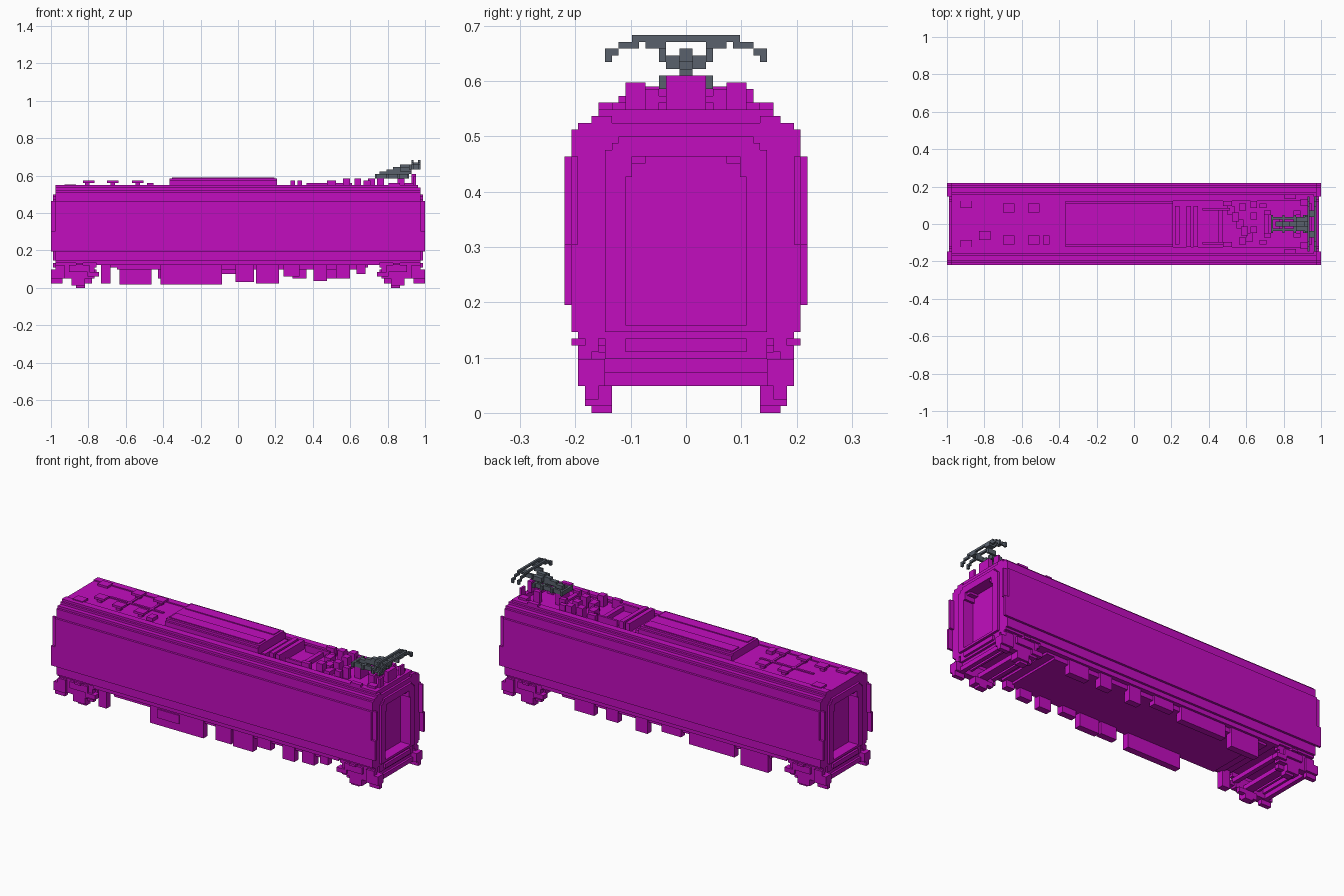
import bpy
import bmesh

cube = bpy.data.objects.get("Cube")
if cube:
    bpy.data.objects.remove(cube, do_unlink=True)

UNIT = 1 / 82  # edge of one block, all sizes below are in blocks


def make_material(name, colour):
    material = bpy.data.materials.new(name)
    material.use_nodes = True
    material.diffuse_color = colour
    material.node_tree.nodes["Principled BSDF"].inputs["Base Color"].default_value = colour
    return material


MAGENTA = make_material("magenta paint", (0.54, 0.004, 0.52, 1))
GREY = make_material("slate grey metal", (0.1, 0.12, 0.15, 1))


def flip_x(boxes):
    """Add the copy at the other end."""
    return boxes + [(-b, -a, *rest) for a, b, *rest in boxes]


def flip_y(boxes):
    """Add the copy on the other side."""
    return boxes + [(a, b, -d, -c, *rest) for a, b, c, d, *rest in boxes]


def build(name, boxes, material=MAGENTA):
    """Join boxes given as x, y and z ranges into one object."""
    bm = bmesh.new()
    for x0, x1, y0, y1, z0, z1 in boxes:
        verts = bmesh.ops.create_cube(bm, size=1)["verts"]
        for v in verts:
            v.co.x = (x1 if v.co.x > 0 else x0) * UNIT
            v.co.y = (y1 if v.co.y > 0 else y0) * UNIT
            v.co.z = (z1 if v.co.z > 0 else z0) * UNIT
    mesh = bpy.data.meshes.new(name)
    bm.to_mesh(mesh)
    bm.free()
    mesh.materials.append(material)
    obj = bpy.data.objects.new(name, mesh)
    bpy.context.collection.objects.link(obj)
    return obj


# Body shell: stacked layers of half width, bottom and top
inner_end, wall_end = 76, 80
layers = [(16, 11, 12), (17, 12, 16), (18, 16, 38), (17, 38, 42), (16, 42, 43)]
build("body_shell", [(-inner_end, inner_end, -w, w, a, b) for w, a, b in layers])

# End walls around the recessed doors
walls = flip_y([(inner_end, wall_end, 9, w, a, b) for w, a, b in layers])
walls += [(inner_end, wall_end, -9, 9, a, b) for a, b in [(11, 13), (38, 43)]]
walls += flip_y([(inner_end, wall_end, 8, 9, 35, 38), (inner_end, wall_end, 6, 8, 37, 38)])
build("end_walls", flip_x(walls))

# Raised frame round each door, with stepped top corners
frame = flip_y([(80, 81, 9, 12, 12, 39), (80, 81, 8, 11, 35, 40)])
frame += [(80, 81, -10, 10, 38, 41), (80, 81, -9, 9, 12, 13)]
build("gangway_frames", flip_x(frame))
build("corner_handrails", flip_x(flip_y([(80, 82, 16, 17, 25, 38), (80, 82, 17, 18, 16, 25)])))

# Curved roof edges and sunken roof deck
build("roof_shoulders", flip_y([(-80, 80, 11, 14, 43, 44), (-80, 79, 10, 13, 44, 45)]))
build("roof_deck", [(-80, 17, -11, 11, 43, 44), (-80, -30, -10, 10, 44, 44.5),
                    (77, 79, -12, 12, 43, 45)])

# Long raised housing in the middle of the roof
build("roof_housing", [(-30, 17, -10, 10, 44, 47), (-30, 17, -9, 9, 47, 48)]
      + flip_y([(-29, 16, 3, 8, 48, 48.4)]))

# Roof vents on stems, joined by pipes
vents = []
for x in (-55, -44):
    for y in (-7, 7):
        vents += [(x - 1, x + 1, y - 1, y + 1, 44, 46), (x - 2.5, x + 2.5, y - 2, y + 2, 46, 47)]
    vents.append((x - 0.5, x + 0.5, -6, 6, 44, 45))
vents += [(-67, -65, -6, -4, 44, 46), (-68, -63, -7, -3, 46, 47), (-40, -37, -9, -5, 44, 46),
          (-65, -38, 0, 1, 44, 45)]
build("roof_vents", vents)
build("roof_hatches", flip_y([(-76, -71, 7, 11, 44, 45.4), (73, 77, 8, 11, 43, 46),
                              (66, 71, 11, 13, 44, 46)]))

# Electrical gear on the deck
gear = [(18, 20, -9, 8, 43, 45), (23, 25, -10, 8, 43, 47), (26, 28, -10, 8, 43, 47),
        (30, 42, 6, 7, 43, 46), (30, 40, -9, -8, 43, 46), (37, 39, -8, 6, 43, 45)]
gear += [(41 + i * 2, 44 + i * 2, 4 - i * 3, 8 - i * 3, 43, 45 + i % 2) for i in range(5)]
gear += flip_y([(39, 43, 8, 10, 43, 47), (46, 49, 6, 9, 43, 48), (55, 58, 7, 9, 43, 47)])
gear += [(51, 54, y, y + 3, 43, 48) for y in (-4, 2, 7)]
build("roof_electrical_gear", gear)

# Supports below the current collector
build("collector_supports", flip_y([(57, 60, 4, 6, 43, 48), (70, 73, 4, 6, 43, 48),
                                    (77, 78, 6, 9, 45, 49)])
      + [(57, 59, -6, 6, 46, 47), (61, 64, -3, 3, 43, 48), (71, 73, -6, 6, 46, 47),
         (76, 78, -3, 3, 45, 50)])

# Current collector: base grille, rising arm and bowed head
build("collector_base", flip_y([(60, 74, 2, 3, 48, 50), (64, 76, 0, 1, 50, 51)])
      + [(x, x + 1, -4, 4, 48, 50) for x in (60, 65, 70, 74)], GREY)
build("collector_arm", [(62 + i * 3, 66 + i * 3, -1, 1, 49 + i, 51 + i) for i in range(4)]
      + flip_y([(71, 76, 1, 3, 51, 53), (75, 79, 3, 4, 52, 54), (77, 80, 3, 6, 54, 55)]), GREY)
head = []
for x in (76, 79):
    head.append((x, x + 1, -8, 8, 55, 56))
    head += flip_y([(x, x + 1, 7, 10, 54, 55), (x, x + 1, 10, 12, 53, 54),
                    (x, x + 1, 11, 12, 52, 53)])
build("collector_head", head, GREY)

# Underframe stepping up towards the bogies
build("underframe", [(-w, w, -14, 14, z, 12) for w, z in [(53, 8), (57, 9), (61, 10)]]
      + flip_y([(-62, 62, 14, 16, 10, 11)]))

# Equipment boxes hanging along each side
right_spans = [(-60, -56, 2), (-34, -7, 1.5), (-1, 7, 2.5), (8, 18, 2), (20, 27, 5),
               (33, 39, 3), (43, 49, 4), (52, 56, 6)]
left_spans = [(-52, -38, 1.5), (-35, -12, 4), (-8, 2, 6), (9, 15, 3), (24, 30, 4), (36, 46, 4)]
build("right_equipment_boxes", [(a, b, -15, -12, z, 10) for a, b, z in right_spans]
      + [(-35, -16, -16, -15, 10, 11), (-30, -19, -15.6, -15, 5, 9)])
build("left_equipment_boxes", [(a, b, 12, 15, z, 10) for a, b, z in left_spans])

# Bogies: stepped side frames, wheels, axle boxes and cross beams
bogie = flip_y([
    (63, 76, 12, 15, 4, 9), (61, 66, 13, 16, 5, 7), (65, 74, 13, 16, 7, 10),
    (67, 73, 11, 15, 1, 4), (67, 71, 11, 14, 0, 1), (64, 72, 11, 13, 2, 4),
    (62, 80, 13, 15, 9, 11), (76, 82, 12, 16, 4, 8), (77, 82, 13, 15, 2, 4),
    (76, 80, 14, 16, 8, 10), (68, 71, 15, 17, 10, 11)])
bogie += [(67, 71, -13, 13, 4, 6), (62, 64, -13, 13, 6, 8), (74, 75, -13, 13, 6, 8)]
build("bogies", flip_x(bogie))

# Stepped beams under the end doors
build("end_beams", flip_x([(78, 80, -12, 12, 4, 6), (77, 79, -12, 12, 6, 8),
                           (76, 80, -12, 12, 8, 11), (79, 81, -9, 9, 9, 11)]))
